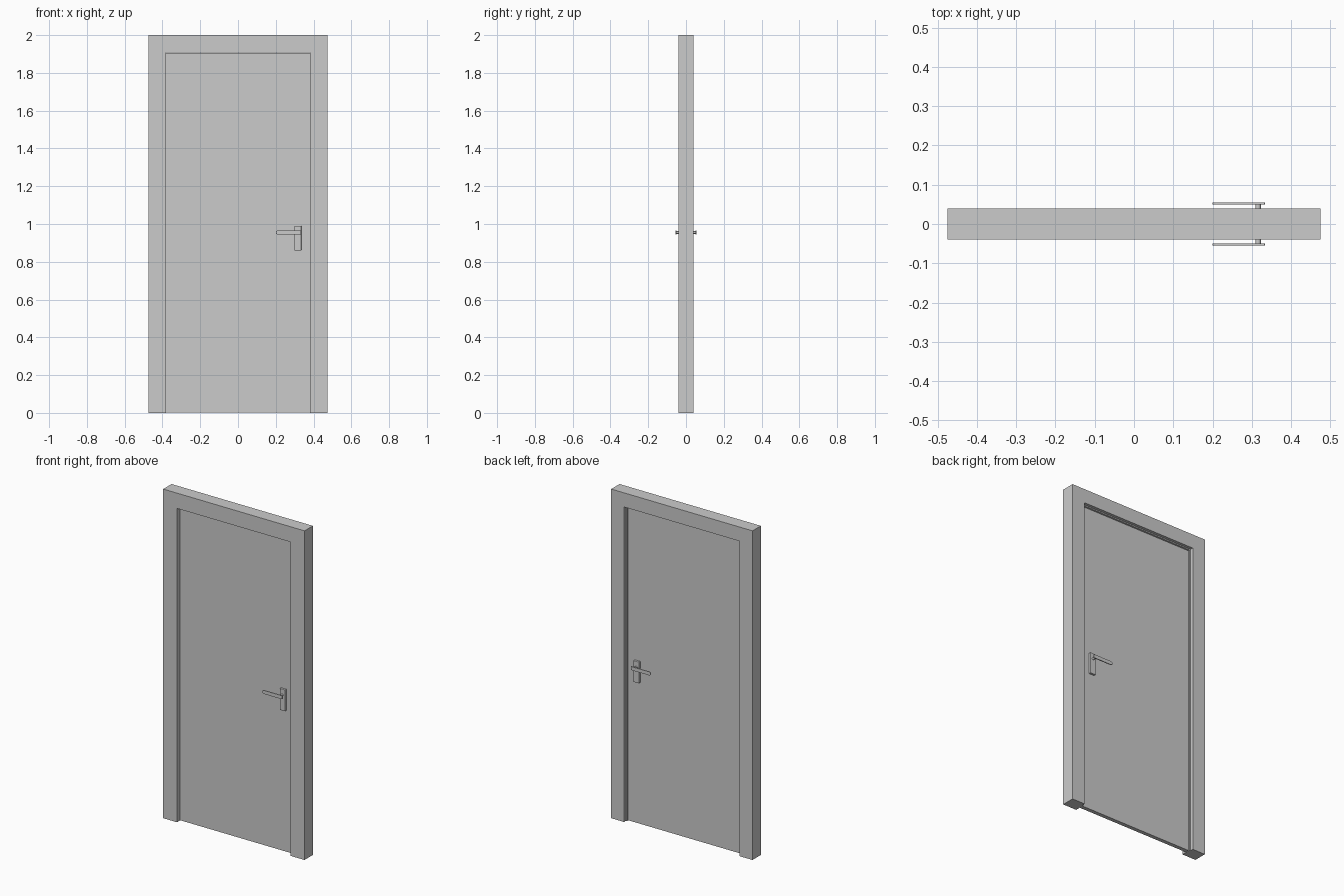
import bpy, bmesh, math

if "Cube" in bpy.data.objects:
    bpy.data.objects.remove(bpy.data.objects["Cube"])


def prism(name, pts, y0, y1, bevel=0.0):
    """Extrude an outline in the XZ plane from y0 to y1."""
    bm = bmesh.new()
    face = bm.faces.new([bm.verts.new((x, y0, z)) for x, z in pts])
    ext = bmesh.ops.extrude_face_region(bm, geom=[face])
    for v in ext["geom"]:
        if isinstance(v, bmesh.types.BMVert):
            v.co.y = y1
    bmesh.ops.recalc_face_normals(bm, faces=bm.faces)
    me = bpy.data.meshes.new(name)
    bm.to_mesh(me)
    bm.free()
    ob = bpy.data.objects.new(name, me)
    bpy.context.collection.objects.link(ob)
    if bevel:
        mod = ob.modifiers.new("bevel", "BEVEL")
        mod.width = bevel
        mod.segments = 2
    return ob


def rect(x0, x1, z0, z1):
    return [(x0, z0), (x1, z0), (x1, z1), (x0, z1)]


# Door frame: L-shaped section swept up, across and down with mitred corners
W, H, D = 0.475, 2.0, 0.04
FRONT, BACK, STEP = 0.093, 0.086, 0.022
section = [(0, -D), (FRONT, -D), (FRONT, STEP), (BACK, STEP), (BACK, D), (0, D)]
bm = bmesh.new()
rings = []
for sx, up in ((-1, 0), (-1, 1), (1, 1), (1, 0)):
    rings.append([bm.verts.new((sx * (W - i), y, (H - i) * up)) for i, y in section])
for a, b in zip(rings, rings[1:]):
    for k in range(len(section)):
        n = (k + 1) % len(section)
        bm.faces.new((a[k], a[n], b[n], b[k]))
bm.faces.new(rings[0])
bm.faces.new(rings[-1])
bmesh.ops.recalc_face_normals(bm, faces=bm.faces)
me = bpy.data.meshes.new("door_frame")
bm.to_mesh(me)
bm.free()
bpy.context.collection.objects.link(bpy.data.objects.new("door_frame", me))

# Door leaf, recessed from both sides
LF, LB = -0.012, 0.012
prism("door_leaf", rect(-0.381, 0.381, 0.002, 1.906), LF, LB)

# Lever outline: flat bar with a rounded free end
HZ, R = 0.955, 0.011
lever = [(0.333, HZ - R), (0.333, HZ + R)]
for k in range(9):
    a = math.pi / 2 + math.pi * k / 8
    lever.append((0.2 + R + R * math.cos(a), HZ + R * math.sin(a)))

# Handle set on each face of the door
for side, s, face in (("front", -1, LF), ("back", 1, LB)):
    prism(f"{side}_handle_plate", rect(0.298, 0.335, 0.86, 0.99),
          face, face + s * 0.014, 0.002)
    spindle = [(0.316 + 0.007 * math.cos(math.tau * k / 16),
                HZ + 0.007 * math.sin(math.tau * k / 16)) for k in range(16)]
    prism(f"{side}_handle_spindle", spindle, face, s * 0.051)
    prism(f"{side}_handle_lever", lever, s * 0.049, s * 0.055, 0.001)
